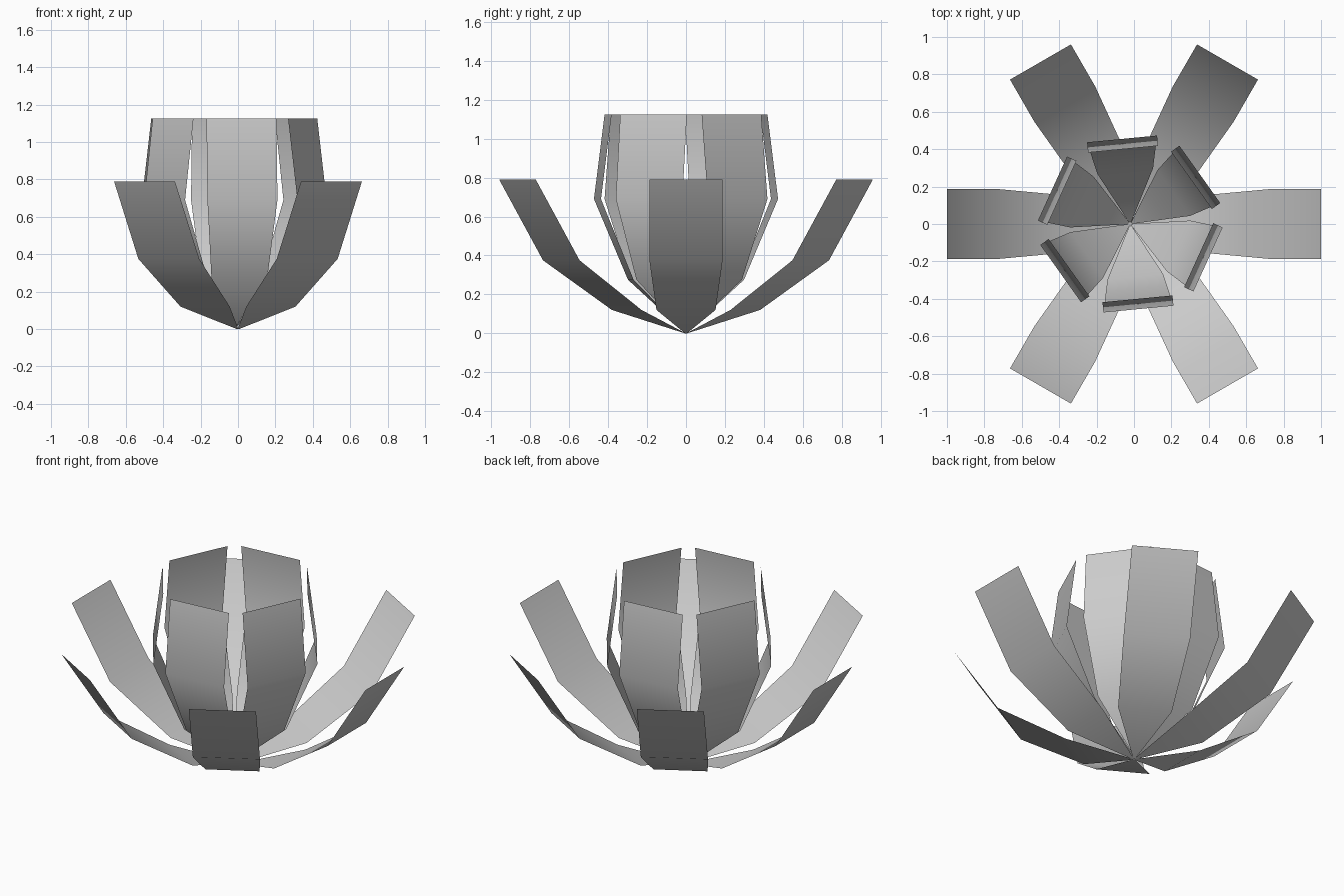
import bpy
import bmesh
from math import radians
from mathutils import Matrix

cube = bpy.data.objects.get("Cube")
if cube:
    bpy.data.objects.remove(cube, do_unlink=True)

# One plain grey for every petal
grey = bpy.data.materials.new("petal_grey")
grey.use_nodes = True
grey.diffuse_color = (0.6, 0.6, 0.6, 1)
grey.node_tree.nodes["Principled BSDF"].inputs["Base Color"].default_value = (0.6, 0.6, 0.6, 1)


def petal(name, profile, angle, shift_x=0.0):
    """Thin curved strip; profile rows are (radius, height, half width)."""
    bm = bmesh.new()
    rows = [[bm.verts.new((r, side * w, z)) for side in (-1, 1)] for r, z, w in profile]
    for low, high in zip(rows, rows[1:]):
        bm.faces.new((low[0], high[0], high[1], low[1])).smooth = True
    place = Matrix.Translation((shift_x, 0, 0)) @ Matrix.Rotation(radians(angle), 4, "Z")
    bm.transform(place)
    mesh = bpy.data.meshes.new(name)
    bm.to_mesh(mesh)
    bm.free()
    mesh.materials.append(grey)
    obj = bpy.data.objects.new(name, mesh)
    bpy.context.collection.objects.link(obj)


# Wide open outer ring and taller cupped inner ring
outer = [(0.005, 0.0, 0.005), (0.352, 0.12, 0.152), (0.74, 0.375, 0.188), (1.0, 0.79, 0.188)]
inner = [(0.01, 0.01, 0.006), (0.285, 0.275, 0.15), (0.457, 0.69, 0.188), (0.402, 1.125, 0.188)]

for i in range(6):
    petal(f"outer_petal_{i + 1}", outer, 60 * i)
    petal(f"inner_petal_{i + 1}", inner, 60 * i + 35.5, -0.02)
